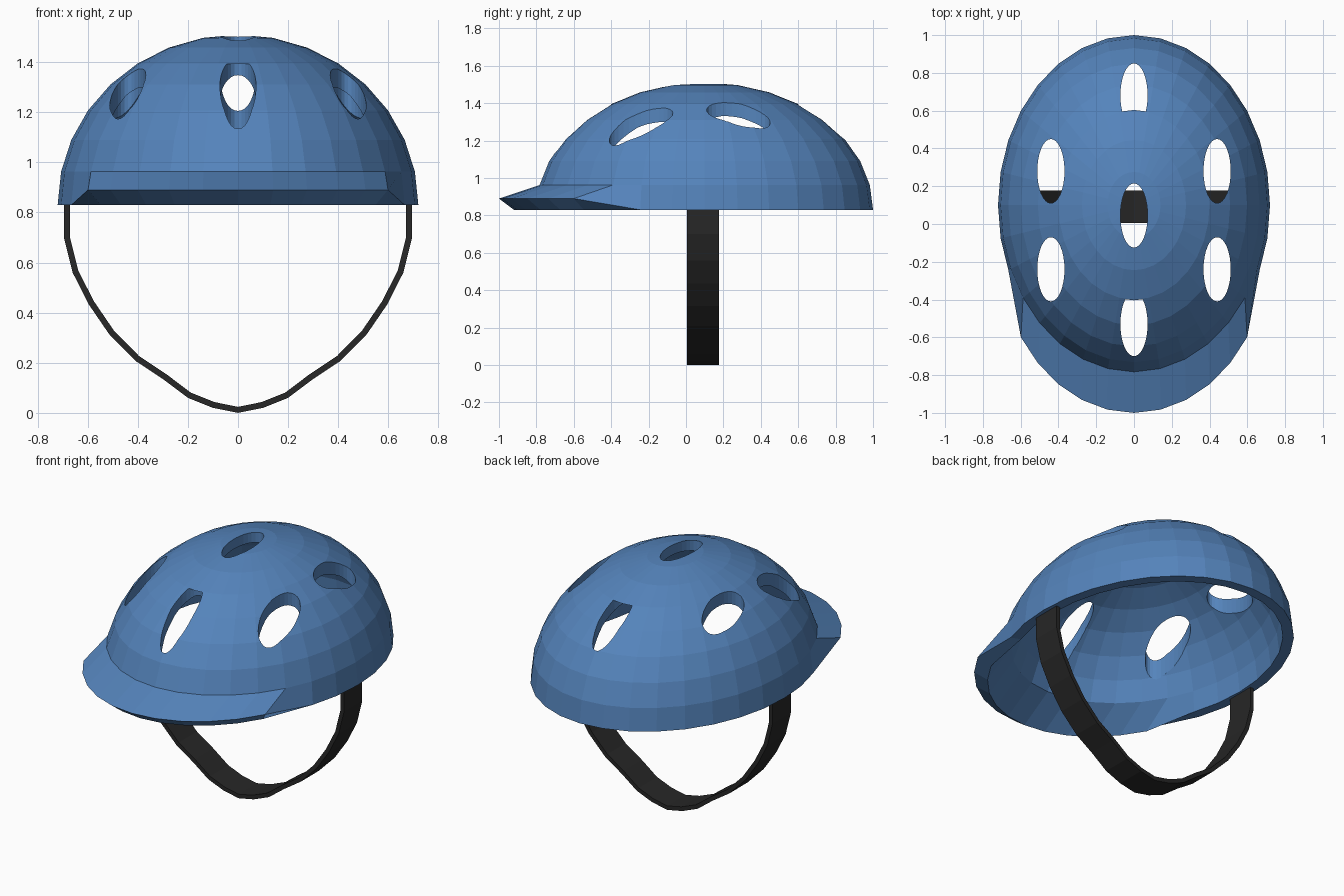
import bpy, bmesh, math
from mathutils import Matrix

if "Cube" in bpy.data.objects:
    bpy.data.objects.remove(bpy.data.objects["Cube"])

SEG, RINGS, BASE, CY = 32, 8, 0.83, 0.10


def material(name, color):
    m = bpy.data.materials.new(name)
    m.diffuse_color = color
    m.use_nodes = True
    m.node_tree.nodes["Principled BSDF"].inputs["Base Color"].default_value = m.diffuse_color
    return m


def make_object(name, bm, mat=None):
    bmesh.ops.recalc_face_normals(bm, faces=bm.faces)
    me = bpy.data.meshes.new(name)
    bm.to_mesh(me)
    bm.free()
    ob = bpy.data.objects.new(name, me)
    bpy.context.collection.objects.link(ob)
    if mat:
        me.materials.append(mat)
    return ob


def dome(bm, rx, ry, rz, push, lift):
    """Half ellipsoid whose front rim is pushed forward into a peak; returns the rim."""
    rings = []
    for k in range(RINGS):
        t = math.radians(90) * k / RINGS
        ring = []
        for i in range(SEG):
            a = 2 * math.pi * i / SEG
            y = CY - ry * math.cos(t) * math.cos(a)
            z = BASE + rz * math.sin(t)
            if k == 0 and min(i, SEG - i) <= 5:
                y, z = y - push, z + lift
            ring.append(bm.verts.new((rx * math.cos(t) * math.sin(a), y, z)))
        rings.append(ring)
    for low, high in zip(rings, rings[1:]):
        bridge(bm, low, high)
    top = bm.verts.new((0, CY, BASE + rz))
    for i in range(SEG):
        bm.faces.new((rings[-1][i], rings[-1][(i + 1) % SEG], top))
    return rings[0]


def bridge(bm, low, high):
    for i in range(len(low)):
        j = (i + 1) % len(low)
        bm.faces.new((low[i], low[j], high[j], high[i]))


blue = material("shell_blue", (0.09, 0.23, 0.50, 1))
black = material("strap_black", (0.02, 0.02, 0.02, 1))

# Shell with built-in front peak, outer and inner skins joined at the rim
bm = bmesh.new()
outer = dome(bm, 0.72, 0.90, 0.68, 0.20, 0.06)
inner = dome(bm, 0.66, 0.84, 0.62, 0.18, 0.0)
bridge(bm, inner, outer)
shell = make_object("helmet_shell", bm, blue)

# Vents: upright oval cutters (x, y, top z)
vents = [(0, 0.045, 1.7), (0, -0.53, 1.393), (0, 0.68, 1.393)]
vents += [(s * 0.44, y, 1.7) for s in (-1, 1) for y in (-0.24, 0.28)]
bm = bmesh.new()
for x, y, top in vents:
    mat = Matrix.Translation((x, y, (top + 0.9) / 2)) @ Matrix.Diagonal((0.072, 0.17, top - 0.9, 1))
    bmesh.ops.create_cone(bm, cap_ends=True, segments=32, radius1=1, radius2=1, depth=1, matrix=mat)
cutter = make_object("vent_cutter", bm, blue)
cutter.hide_render = True
mod = shell.modifiers.new("vents", 'BOOLEAN')
mod.object, mod.operation, mod.solver = cutter, 'DIFFERENCE', 'EXACT'
bpy.context.view_layer.objects.active = shell
bpy.ops.object.modifier_apply(modifier=mod.name)
bpy.data.objects.remove(cutter)

# Chin strap: a flat band swept along a mirrored path
half = [(0.695, 0.85), (0.695, 0.70), (0.66, 0.56), (0.597, 0.435), (0.515, 0.315),
        (0.41, 0.208), (0.30, 0.135), (0.20, 0.06), (0.10, 0.02)]
path = half + [(0, 0)] + [(-x, z) for x, z in reversed(half)]
W = 0.024
bm = bmesh.new()
sections = []
for i, (x, z) in enumerate(path):
    a, b = path[max(i - 1, 0)], path[min(i + 1, len(path) - 1)]
    dx, dz = b[0] - a[0], b[1] - a[1]
    n = math.hypot(dx, dz)
    ix, iz = x + W * dz / n, z - W * dx / n
    sections.append([bm.verts.new(p) for p in
                     ((x, 0.005, z), (x, 0.177, z), (ix, 0.177, iz), (ix, 0.005, iz))])
for a, b in zip(sections, sections[1:]):
    bridge(bm, a, b)
bm.faces.new(sections[0])
bm.faces.new(sections[-1])
# keep the thickness on the inside of the loop
cx = len(path) // 2
if sections[cx][2].co.z < 0:
    for (x, z), s in zip(path, sections):
        for v in s[2:]:
            v.co.x, v.co.z = 2 * x - v.co.x, 2 * z - v.co.z
make_object("chin_strap", bm, black)
